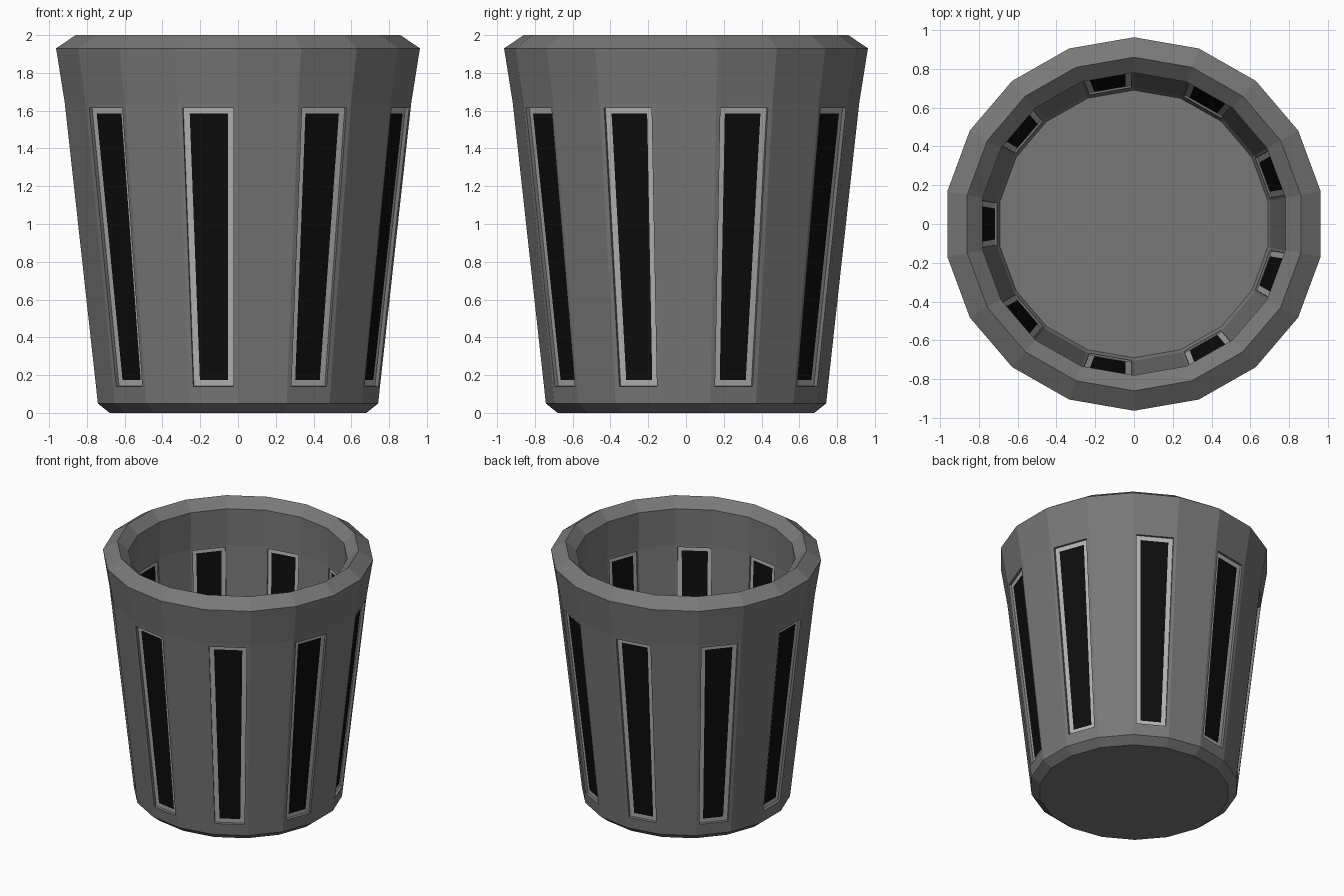
import bpy, bmesh
from math import sin, cos, pi

cube = bpy.data.objects.get("Cube")
if cube:
    bpy.data.objects.remove(cube, do_unlink=True)

SIDES = 18
X_SCALE = 1 / cos(pi / SIDES)   # makes width across flats match depth across corners


def make_material(name, value):
    mat = bpy.data.materials.new(name)
    mat.use_nodes = True
    color = (value, value, value, 1)
    mat.diffuse_color = color
    bsdf = mat.node_tree.nodes["Principled BSDF"]
    bsdf.inputs["Base Color"].default_value = color
    return mat


materials = [
    make_material("body grey", 0.19),
    make_material("frame light grey", 0.46),
    make_material("panel black", 0.004),
]
BODY, FRAME, PANEL = range(3)

# Wall profile (radius, height): outside going up, over the rim, inside going down
profile = [
    (0.68, 0.0), (0.742, 0.05), (0.749, 0.115), (0.917, 1.64), (0.963, 1.93),
    (0.86, 2.0), (0.78, 1.93), (0.785, 1.64), (0.705, 0.115), (0.69, 0.08),
]
OUTER_ROW, INNER_ROW = 2, 7     # profile segments that carry the slots

bm = bmesh.new()
rings = []
for radius, height in profile:
    ring = []
    for i in range(SIDES):
        a = 2 * pi * (i + 0.5) / SIDES
        ring.append(bm.verts.new((radius * cos(a) * X_SCALE, radius * sin(a), height)))
    rings.append(ring)

# Skin the rings, remembering every second facet for the slots
slots = {OUTER_ROW: [], INNER_ROW: []}
for row, (low, high) in enumerate(zip(rings, rings[1:])):
    for i in range(SIDES):
        j = (i + 1) % SIDES
        face = bm.faces.new((low[i], low[j], high[j], high[i]))
        if row in slots and i % 2 == 0:
            slots[row].append(face)

# Underside and floor
bm.faces.new(rings[0])
bm.faces.new(rings[-1])
bmesh.ops.recalc_face_normals(bm, faces=bm.faces)


def cut_slots(faces, margin, recess, frame_width):
    """Inset the facets, sink them, then add a frame round a dark panel."""
    bmesh.ops.inset_individual(bm, faces=faces, thickness=margin, use_even_offset=True)
    bmesh.ops.inset_individual(bm, faces=faces, thickness=0, depth=-recess)
    frame = bmesh.ops.inset_individual(bm, faces=faces, thickness=frame_width,
                                       use_even_offset=True)
    for f in frame["faces"]:
        f.material_index = FRAME
    for f in faces:
        f.material_index = PANEL


cut_slots(slots[OUTER_ROW], 0.025, 0.02, 0.033)
cut_slots(slots[INNER_ROW], 0.015, 0.01, 0.028)

mesh = bpy.data.meshes.new("slotted_bin")
bm.to_mesh(mesh)
bm.free()
for mat in materials:
    mesh.materials.append(mat)
bin_object = bpy.data.objects.new("slotted_bin", mesh)
bpy.context.collection.objects.link(bin_object)
